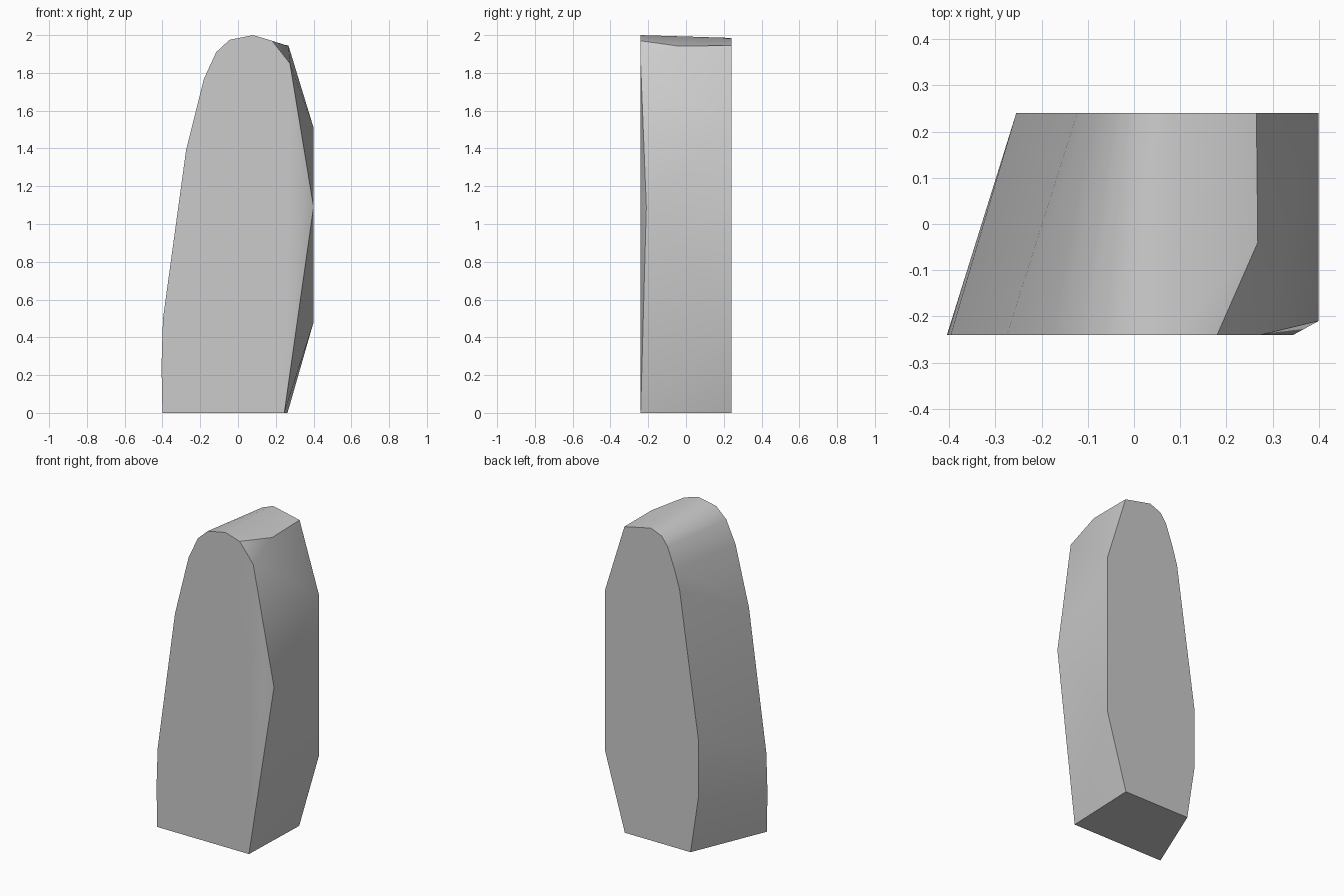
import bpy, bmesh, math

cube = bpy.data.objects.get("Cube")
if cube:
    bpy.data.objects.remove(cube, do_unlink=True)

# Single stone colour
stone = bpy.data.materials.new("stone grey")
stone.use_nodes = True
GREY = (0.6, 0.6, 0.6, 1)
stone.diffuse_color = GREY
stone.node_tree.nodes["Principled BSDF"].inputs["Base Color"].default_value = GREY

DEPTH = 0.24
# Matching left outlines (x, z), from the foot up to the crown
FRONT = [(-.40, 0), (-.405, .25), (-.397, .5), (-.275, 1.39),
         (-.18, 1.77), (-.115, 1.91), (-.045, 1.975), (.08, 2)]
BACK = [(-.2, 0), (-.255, .36), (-.255, .73), (-.123, 1.647),
        (-.088, 1.765), (-.039, 1.898), (.003, 1.955), (.079, 1.985)]

bm = bmesh.new()


def row(points, y):
    return [bm.verts.new((x, y, z)) for x, z in points]


front = row(FRONT, -DEPTH)
back = row(BACK, DEPTH)

# Chipped right side: front and back corners, ridge point and top corner
f_top, f_shoulder, f_waist, f_foot = row(
    [(.18, 1.97), (.275, 1.85), (.345, 1.12), (.245, 0)], -DEPTH)
b_top, b_high, b_low, b_foot = row(
    [(.265, 1.945), (.4, 1.51), (.4, .48), (.262, 0)], DEPTH)
ridge = bm.verts.new((.4, -.21, 1.09))
corner = bm.verts.new((.268, -.04, 1.942))

# Front and back slabs
bm.faces.new(front + [f_top, f_shoulder, f_waist, f_foot])
bm.faces.new(back + [b_top, b_high, b_low, b_foot])

# Curved left side up to the crown
for i in range(len(front) - 1):
    bm.faces.new((front[i], front[i + 1], back[i + 1], back[i]))

# Top, base, front bevel and broken right side
for face in [
    (front[-1], f_top, corner), (front[-1], corner, back[-1]),
    (corner, b_top, back[-1]),
    (front[0], back[0], b_foot, f_foot),
    (f_shoulder, ridge, f_waist), (f_waist, ridge, f_foot),
    (f_top, f_shoulder, corner), (corner, f_shoulder, b_high),
    (corner, b_high, b_top), (f_shoulder, ridge, b_high),
    (ridge, b_low, b_high), (ridge, f_foot, b_low), (f_foot, b_foot, b_low),
]:
    bm.faces.new(face)

bmesh.ops.recalc_face_normals(bm, faces=bm.faces)
mesh = bpy.data.meshes.new("standing_stone")
bm.to_mesh(mesh)
bm.free()
mesh.materials.append(stone)
slab = bpy.data.objects.new("standing_stone", mesh)
bpy.context.collection.objects.link(slab)

# Smooth shading with sharp rims
for other in bpy.context.selected_objects:
    other.select_set(False)
bpy.context.view_layer.objects.active = slab
slab.select_set(True)
bpy.ops.object.shade_smooth_by_angle(angle=math.radians(35))
